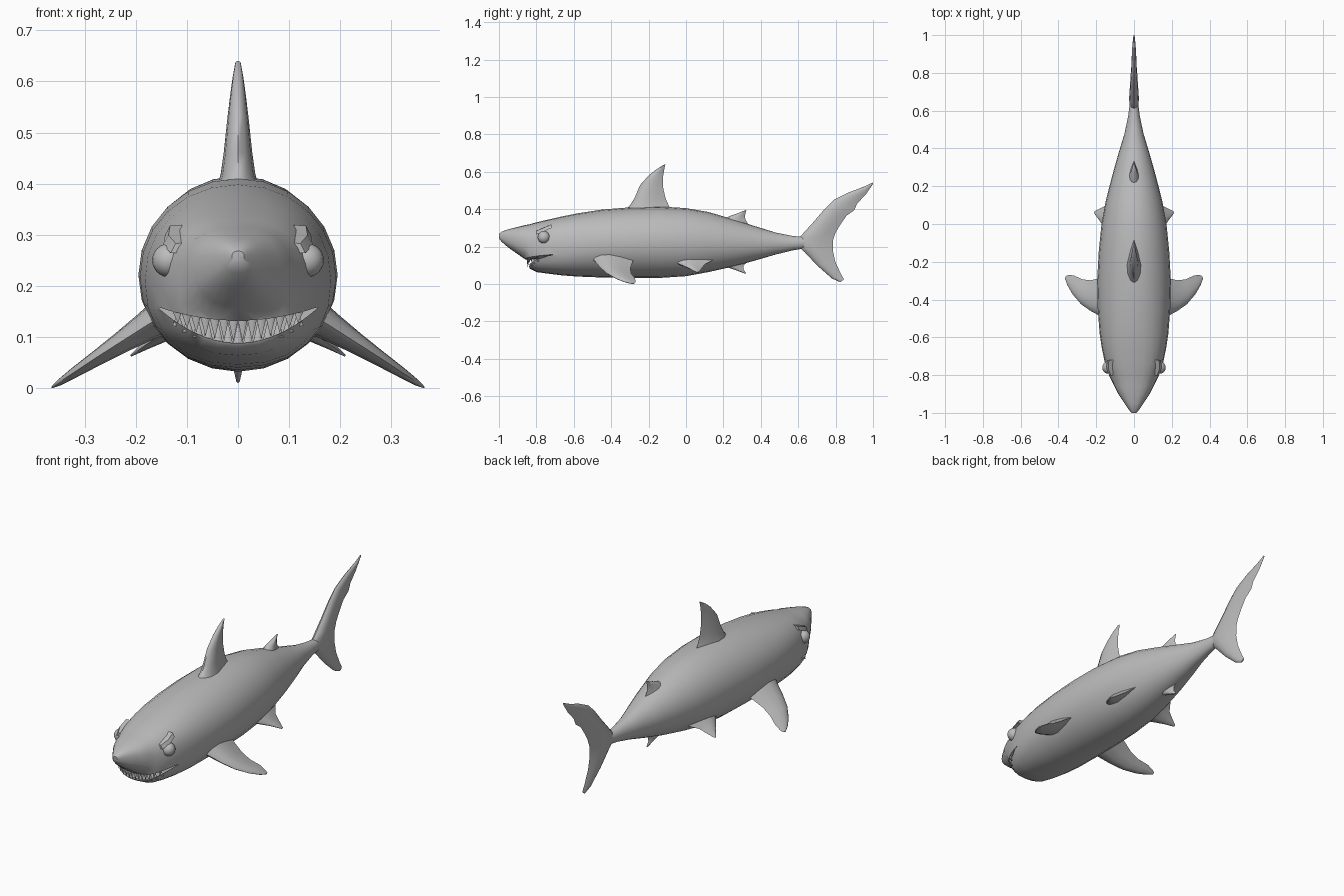
import bpy, bmesh, math
from mathutils import Vector

if "Cube" in bpy.data.objects:
    bpy.data.objects.remove(bpy.data.objects["Cube"])

grey = bpy.data.materials.new("shark grey")
grey.diffuse_color = (0.5, 0.5, 0.5, 1)
grey.use_nodes = True
grey.node_tree.nodes["Principled BSDF"].inputs["Base Color"].default_value = grey.diffuse_color


def finish(name, bm, angle=50):
    bmesh.ops.recalc_face_normals(bm, faces=bm.faces)
    me = bpy.data.meshes.new(name)
    bm.to_mesh(me)
    bm.free()
    me.materials.append(grey)
    ob = bpy.data.objects.new(name, me)
    bpy.context.collection.objects.link(ob)
    smooth(ob, angle)
    return ob


def smooth(ob, angle):
    bpy.ops.object.select_all(action='DESELECT')
    ob.select_set(True)
    bpy.context.view_layer.objects.active = ob
    bpy.ops.object.shade_smooth_by_angle(angle=math.radians(angle))


def loft(name, rings, angle=50):
    bm = bmesh.new()
    vs = [[bm.verts.new(p) for p in r] for r in rings]
    n = len(vs[0])
    for a, b in zip(vs, vs[1:]):
        for i in range(n):
            j = (i + 1) % n
            bm.faces.new((a[i], a[j], b[j], b[i]))
    bm.faces.new(vs[0])
    bm.faces.new(vs[-1])
    return finish(name, bm, angle)


# Body stations: y, half width, top z, bottom z
BODY = [(-1.0, .012, .268, .245), (-.985, .026, .28, .225), (-.95, .05, .293, .195),
        (-.90, .083, .305, .16), (-.86, .104, .315, .132), (-.835, .116, .32, .082),
        (-.80, .133, .33, .064), (-.74, .153, .344, .056), (-.66, .17, .362, .046),
        (-.58, .182, .378, .04), (-.45, .192, .398, .035), (-.30, .195, .41, .032),
        (-.15, .187, .415, .032), (0, .172, .406, .042), (.12, .15, .385, .064),
        (.25, .117, .347, .093), (.36, .086, .312, .123), (.48, .05, .275, .158),
        (.57, .031, .257, .18), (.66, .02, .25, .195)]


def squareness(y):
    return .8 + .2 * min(1, max(0, (y + .75) / .35))


def spow(v, p):
    return math.copysign(abs(v) ** p, v)


def body_ring(y, w, top, bot):
    p = squareness(y)
    c, h = (top + bot) / 2, (top - bot) / 2
    return [Vector((w * spow(math.cos(a), p), y, c + h * spow(math.sin(a), p)))
            for a in (math.tau * i / 24 for i in range(24))]


def inside(x, y, z):
    for a, b in zip(BODY, BODY[1:]):
        if a[0] <= y <= b[0]:
            t = (y - a[0]) / (b[0] - a[0])
            w, top, bot = (a[k] + t * (b[k] - a[k]) for k in (1, 2, 3))
            e = 2 / squareness(y)
            return abs(x / w) ** e + abs((z - (top + bot) / 2) / ((top - bot) / 2)) ** e < 1
    return False


def surface_y(x, z):
    y = -.9
    while y < -.6 and not inside(x, y, z):
        y += .004
    return y


body = loft("body", [body_ring(*s) for s in BODY], 40)

# Smiling mouth cut into the head
MOUTH = .155


def upper_lip(x):
    return .132 + .026 * (x / MOUTH) ** 2


def lower_lip(x):
    return .088 + .068 * (x / MOUTH) ** 2


xs = [MOUTH * i / 10 for i in range(-10, 11)]
outline = [(x, lower_lip(x)) for x in xs] + [(x, upper_lip(x)) for x in reversed(xs)]
cutter = loft("mouth_cutter", [[Vector((x, y, z)) for x, z in outline] for y in (-1.1, -.67)])
cutter.hide_render = True
mod = body.modifiers.new("mouth", 'BOOLEAN')
mod.object = cutter
mod.operation = 'DIFFERENCE'
mod.solver = 'EXACT'
bpy.context.view_layer.objects.active = body
bpy.ops.object.modifier_apply(modifier="mouth")
bpy.data.objects.remove(cutter)
smooth(body, 40)


# Teeth: rows of small spikes along each lip
def teeth(name, lip, count, sign):
    bm = bmesh.new()
    for i in range(count):
        x = .128 * (2 * (i + .5) / count - 1)
        gap = upper_lip(x) - lower_lip(x)
        z = lip(x)
        y = surface_y(x, z) + .014
        length = gap * .85 + .004
        base = [bm.verts.new((x + .0105 * math.cos(a), y + .007 * math.sin(a), z - sign * .006))
                for a in (math.tau * k / 6 for k in range(6))]
        tip = bm.verts.new((x * .99, y - .003, z + sign * length))
        for k in range(6):
            bm.faces.new((base[k], base[(k + 1) % 6], tip))
        bm.faces.new(base)
    finish(name, bm, 70)


teeth("upper_teeth", upper_lip, 14, -1)
teeth("lower_teeth", lower_lip, 13, 1)

# Fins: rounded lens sections between a leading and a trailing point
LENS = [(0, 0), (.06, .5), (.2, .88), (.4, 1), (.7, .6), (1, 0)]


def fin(name, stations, normal=(1, 0, 0)):
    n = Vector(normal).normalized()
    rings = []
    for lead, trail, thick in stations:
        a, b = Vector(lead), Vector(trail)
        side = [(a.lerp(b, u), n * thick * t) for u, t in LENS]
        rings.append([p + o for p, o in side] + [p - o for p, o in side[-2:0:-1]])
    return loft(name, rings, 60)


def centre_fin(name, rows):
    fin(name, [((0, a, b), (0, c, d), t) for a, b, c, d, t in rows])


centre_fin("dorsal_fin", [(-.33, .39, -.05, .39, .042), (-.30, .42, -.09, .415, .034),
                          (-.275, .46, -.11, .46, .028), (-.245, .53, -.123, .52, .021),
                          (-.20, .58, -.123, .57, .015), (-.16, .612, -.117, .61, .01),
                          (-.12, .637, -.11, .64, .005)])
centre_fin("rear_dorsal_fin", [(.19, .34, .34, .31, .03), (.23, .362, .317, .345, .02),
                               (.275, .378, .316, .37, .012), (.318, .395, .323, .393, .003)])
centre_fin("anal_fin", [(.16, .11, .34, .13, .024), (.22, .09, .308, .10, .016),
                        (.27, .073, .307, .08, .01), (.316, .055, .322, .058, .003)])
centre_fin("tail_fin", [(.825, .01, .845, .025, .004), (.78, .03, .83, .05, .009),
                        (.70, .10, .798, .12, .016), (.635, .17, .785, .18, .022),
                        (.58, .22, .786, .235, .026), (.63, .275, .80, .275, .024),
                        (.68, .33, .82, .31, .021), (.74, .40, .858, .365, .018),
                        (.79, .45, .90, .395, .014), (.87, .49, .915, .43, .012),
                        (.95, .52, .962, .48, .008), (.998, .543, 1.0, .535, .003)])


for side, s in (("left", -1), ("right", 1)):
    def m(x, y, z):
        return (s * x, y, z)

    # Paired fins
    fin(side + "_pectoral_fin", [
        (m(.12, -.53, .155), m(.12, -.25, .155), .045),
        (m(.175, -.49, .125), m(.175, -.285, .12), .03),
        (m(.23, -.46, .09), m(.23, -.298, .085), .021),
        (m(.28, -.425, .058), m(.275, -.293, .056), .015),
        (m(.325, -.372, .028), m(.318, -.272, .03), .01),
        (m(.352, -.325, .01), m(.347, -.27, .011), .006),
        (m(.365, -.29, .001), m(.36, -.275, .003), .002)], (s * .57, 0, .82))
    fin(side + "_pelvic_fin", [
        (m(.11, -.09, .13), m(.11, .15, .13), .03),
        (m(.15, -.03, .105), m(.145, .10, .105), .016),
        (m(.18, .015, .085), m(.175, .085, .085), .009),
        (m(.21, .055, .063), m(.209, .068, .064), .002)], (s * .55, 0, .83))

    # Eye
    bm = bmesh.new()
    bmesh.ops.create_uvsphere(bm, u_segments=20, v_segments=12, radius=.033)
    for v in bm.verts:
        v.co += Vector(m(.135, -.76, .25))
    finish(side + "_eye", bm)

    # Slanted brow over the eye
    loft(side + "_brow", [
        [Vector(m(x, y, z + dz)) for x, dz in ((.09, -.008), (xo, -.008), (xo - .01, .011), (.085, .013))]
        for y, z, xo in ((-.802, .272, .132), (-.765, .288, .146), (-.72, .307, .143))], 30)
